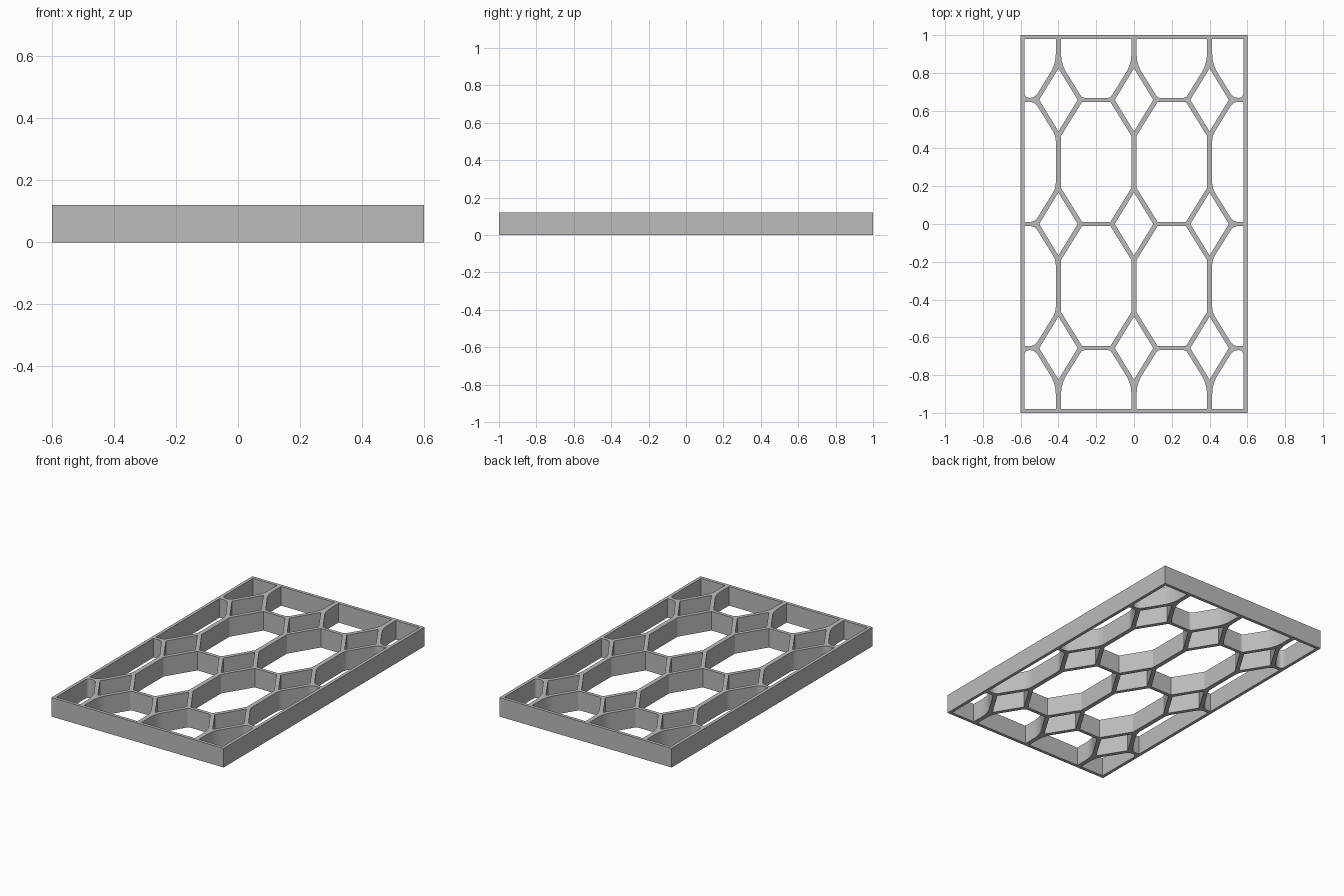
import bpy
import bmesh
from mathutils import Vector

if "Cube" in bpy.data.objects:
    bpy.data.objects.remove(bpy.data.objects["Cube"], do_unlink=True)

HALF_X, HALF_Y, HEIGHT, RIM = 0.6, 1.0, 0.12, 0.02
COLUMNS = [-0.4, 0.0, 0.4]
ROWS = [-0.657, 0.0, 0.657]
DIAMOND = (0.102, 0.167)      # half width and half height of a diamond hole
SPREAD = (0.125, 0.19)        # reach of the bars around a diamond
BAR_X, BAR_Y = 0.014, 0.011   # half widths of upright and cross bars


def rounded(corners, steps=6):
    """Polygon from (point, radius) corners, with curved corners."""
    out = []
    for i, (p, r) in enumerate(corners):
        if r == 0:
            out.append(p)
            continue
        before = corners[i - 1][0] - p
        after = corners[(i + 1) % len(corners)][0] - p
        a = p + before.normalized() * min(r, before.length * 0.48)
        b = p + after.normalized() * min(r, after.length * 0.48)
        for k in range(steps + 1):
            t = k / steps
            out.append(a * (1 - t) ** 2 + p * 2 * t * (1 - t) + b * t * t)
    return out


def cell(left, right, low, high):
    """Hole between two columns and two rows; None stands for the rim."""
    side = left is None or right is None
    end = low is None or high is None
    corners = []
    for x, y, sx, sy in ((left, low, 1, 1), (right, low, -1, 1),
                         (right, high, -1, -1), (left, high, 1, -1)):
        wall_x = -sx * (HALF_X - RIM) if x is None else x + sx * BAR_X
        wall_y = -sy * (HALF_Y - RIM) if y is None else y + sy * BAR_Y
        if x is None or y is None:
            r = 0.03 if x is None and y is not None and end else 0
            corners.append((Vector((wall_x, wall_y)), r))
            continue
        upright = (Vector((wall_x, y + sy * SPREAD[1])), 0.055 if end else 0.03 if side else 0)
        cross = (Vector((x + sx * SPREAD[0], wall_y)), 0.03 if side else 0.015 if end else 0)
        corners += [upright, cross] if sx == sy else [cross, upright]
    return rounded(corners)


# Outline and all holes of the lattice
loops = [[Vector((sx * HALF_X, sy * HALF_Y))
          for sx, sy in ((-1, -1), (1, -1), (1, 1), (-1, 1))]]
w, h = DIAMOND
for x in COLUMNS:
    for y in ROWS:
        loops.append([Vector((x + dx, y + dy))
                      for dx, dy in ((w, 0), (0, h), (-w, 0), (0, -h))])
xs, ys = [None] + COLUMNS + [None], [None] + ROWS + [None]
for left, right in zip(xs, xs[1:]):
    for low, high in zip(ys, ys[1:]):
        loops.append(cell(left, right, low, high))

# Flat lattice sheet
bm = bmesh.new()
edges = []
for loop in loops:
    verts = [bm.verts.new((p.x, p.y, HEIGHT)) for p in loop]
    edges += [bm.edges.new((a, b)) for a, b in zip(verts, verts[1:] + verts[:1])]
bmesh.ops.triangle_fill(bm, edges=edges, use_beauty=True, normal=(0, 0, 1))
for face in bm.faces:
    face.normal_update()
    if face.normal.z < 0:
        face.normal_flip()
mesh = bpy.data.meshes.new("lattice_panel")
bm.to_mesh(mesh)
bm.free()

# Thickness down to the ground
panel = bpy.data.objects.new("lattice_panel", mesh)
bpy.context.collection.objects.link(panel)
solid = panel.modifiers.new("thickness", "SOLIDIFY")
solid.thickness = HEIGHT
solid.offset = -1

# Grey finish
grey = bpy.data.materials.new("plain_grey")
grey.use_nodes = True
colour = (0.5, 0.5, 0.5, 1)
grey.diffuse_color = colour
grey.node_tree.nodes["Principled BSDF"].inputs["Base Color"].default_value = colour
mesh.materials.append(grey)
